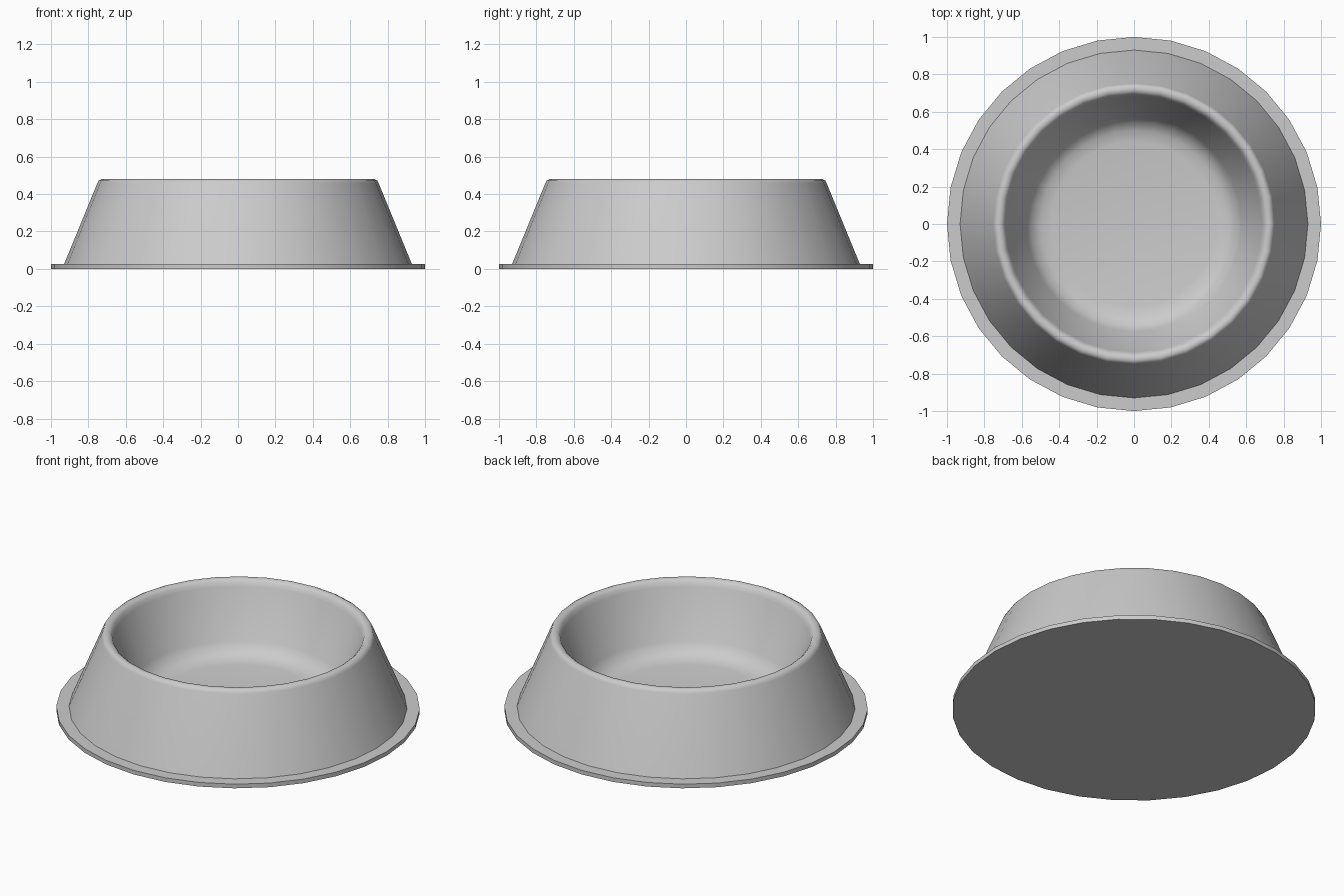
import bpy, bmesh, math

if "Cube" in bpy.data.objects:
    bpy.data.objects.remove(bpy.data.objects["Cube"])

SIDES = 32

# Bowl profile (radius, height): underside rim, flange, sloped wall, rounded lip, inner basin
profile = [
    (1.0, 0.0), (1.0, 0.025), (0.93, 0.025),
    (0.752, 0.458), (0.745, 0.472), (0.73, 0.48), (0.71, 0.478), (0.695, 0.465),
    (0.685, 0.44), (0.575, 0.16), (0.545, 0.115), (0.50, 0.09), (0.44, 0.08),
]

bm = bmesh.new()
rings = []
for r, z in profile:
    rings.append([bm.verts.new((r * math.cos(2 * math.pi * i / SIDES),
                                r * math.sin(2 * math.pi * i / SIDES), z))
                  for i in range(SIDES)])

# Walls between neighbouring rings
for a, b in zip(rings, rings[1:]):
    for i in range(SIDES):
        j = (i + 1) % SIDES
        bm.faces.new((a[i], a[j], b[j], b[i]))

# Flat underside and basin floor
bm.faces.new(list(reversed(rings[0])))
bm.faces.new(rings[-1])
bmesh.ops.recalc_face_normals(bm, faces=bm.faces)

mesh = bpy.data.meshes.new("pet_bowl")
bm.to_mesh(mesh)
bm.free()
bowl = bpy.data.objects.new("pet_bowl", mesh)
bpy.context.collection.objects.link(bowl)

# Smooth curves, crisp flange edges
bpy.context.view_layer.objects.active = bowl
bowl.select_set(True)
bpy.ops.object.shade_smooth_by_angle(angle=math.radians(40))
